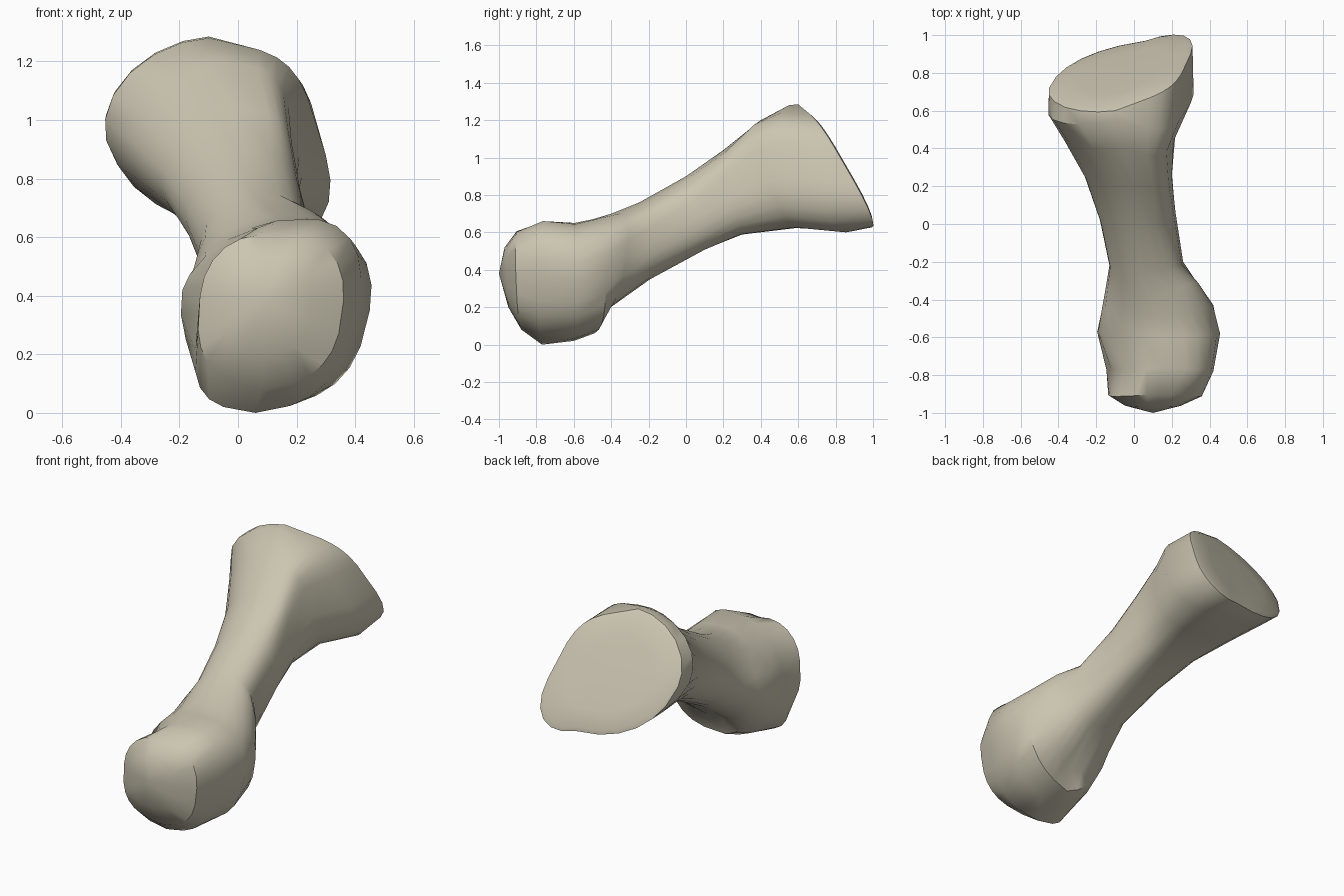
import bpy
import bmesh
from math import sin, cos, pi, radians
from mathutils import Vector

SIDES = 24

cube = bpy.data.objects.get("Cube")
if cube:
    bpy.data.objects.remove(cube, do_unlink=True)


def make_material(name, colour):
    mat = bpy.data.materials.new(name)
    mat.use_nodes = True
    mat.diffuse_color = colour
    mat.node_tree.nodes["Principled BSDF"].inputs["Base Color"].default_value = colour
    return mat


# Quadrant roundness (top right, top left, bottom left, bottom right): 1 is an ellipse, less is boxier
FRONT = (0.95, 1, 0.6, 0.65)
KNUCKLE = (0.95, 1.3, 1, 0.7)
SHAFT = (0.65, 1, 1, 0.9)
BASE = (0.4, 1.15, 1, 1)
RIM = (0.4, 1.15, 0.85, 1)


def section(style, top, bottom, low_x, high_x):
    """Cross-section passing through four extreme points, with a roundness for each quadrant."""
    top, bottom, low_x, high_x = map(Vector, (top, bottom, low_x, high_x))
    centre = (top + bottom) / 2
    points = []
    for i in range(SIDES):
        angle = 2 * pi * i / SIDES
        power = style[i * 4 // SIDES]
        c, s = cos(angle), sin(angle)
        across = (high_x if c > 0 else low_x) - centre
        along = (top if s > 0 else bottom) - centre
        points.append(centre + across * abs(c) ** power + along * abs(s) ** power)
    return points


def shrink(points, factor, offset):
    middle = sum(points, Vector()) / len(points)
    return [middle + (p - middle) * factor + offset for p in points]


def loft(name, sections, start, end, material):
    """Skin a row of sections and close both ends with a fan."""
    bm = bmesh.new()
    rings = [[bm.verts.new(p) for p in points] for points in sections]
    for a, b in zip(rings, rings[1:]):
        for i in range(SIDES):
            j = (i + 1) % SIDES
            bm.faces.new((a[i], a[j], b[j], b[i]))
    for ring, tip in ((rings[0], start), (rings[-1], end)):
        pole = bm.verts.new(tip)
        for i in range(SIDES):
            bm.faces.new((ring[i], ring[(i + 1) % SIDES], pole))
    bmesh.ops.recalc_face_normals(bm, faces=bm.faces)
    mesh = bpy.data.meshes.new(name)
    bm.to_mesh(mesh)
    bm.free()
    mesh.materials.append(material)
    obj = bpy.data.objects.new(name, mesh)
    bpy.context.collection.objects.link(obj)
    bpy.ops.object.select_all(action='DESELECT')
    obj.select_set(True)
    bpy.context.view_layer.objects.active = obj
    bpy.ops.object.shade_smooth_by_angle(angle=radians(35))
    return obj


bone = make_material("aged bone", (0.60, 0.56, 0.44, 1))

# Rounded head with its underside knuckles
head = [
    section(FRONT, (.1, -.97, .52), (.09, -.95, .2), (-.05, -.96, .38), (.25, -.96, .38)),
    section(FRONT, (.13, -.9, .6), (.08, -.88, .08), (-.13, -.91, .4), (.36, -.91, .38)),
    section(FRONT, (.2, -.76, .66), (.06, -.77, 0), (-.12, -.77, .36), (.41, -.78, .37)),
    section(KNUCKLE, (.18, -.6, .65), (.06, -.6, .02), (-.19, -.57, .42), (.45, -.58, .35)),
    section(KNUCKLE, (.14, -.5, .67), (.08, -.49, .06), (-.17, -.45, .44), (.42, -.43, .4)),
]

# Narrow shaft
shaft = [
    section(SHAFT, (.1, -.4, .7), (.08, -.46, .17), (-.15, -.34, .47), (.34, -.32, .45)),
    section(SHAFT, (.06, -.25, .76), (.08, -.2, .35), (-.13, -.22, .54), (.26, -.2, .53)),
    section(SHAFT, (.04, 0, .9), (.06, .1, .51), (-.18, .02, .66), (.22, .06, .68)),
]

# Flared base with a sharp upper ridge and a slanted end
base = [
    section(BASE, (0, .2, 1.04), (.05, .3, .59), (-.26, .25, .78), (.2, .25, .79)),
    section(BASE, (-.05, .4, 1.2), (.07, .6, .625), (-.37, .46, .87), (.21, .44, .88)),
    section(BASE, (-.1, .55, 1.28), (.1, .88, .605), (-.45, .61, .93), (.3, .64, .88)),
    section(RIM, (-.1, .6, 1.285), (.06, .97, .64), (-.45, .72, .95), (.3, .9, .87)),
]

# Gently domed joint face inside the rim
facing = Vector((-.28, 1, .54)).normalized()
rim = base[-1]
joint = [shrink(rim, 0.93, facing * 0.01), shrink(rim, 0.6, facing * 0.015)]
joint_centre = sum(rim, Vector()) / SIDES + facing * 0.015

loft("foot_bone", head + shaft + base + joint, (.1, -1, .38), joint_centre, bone)
